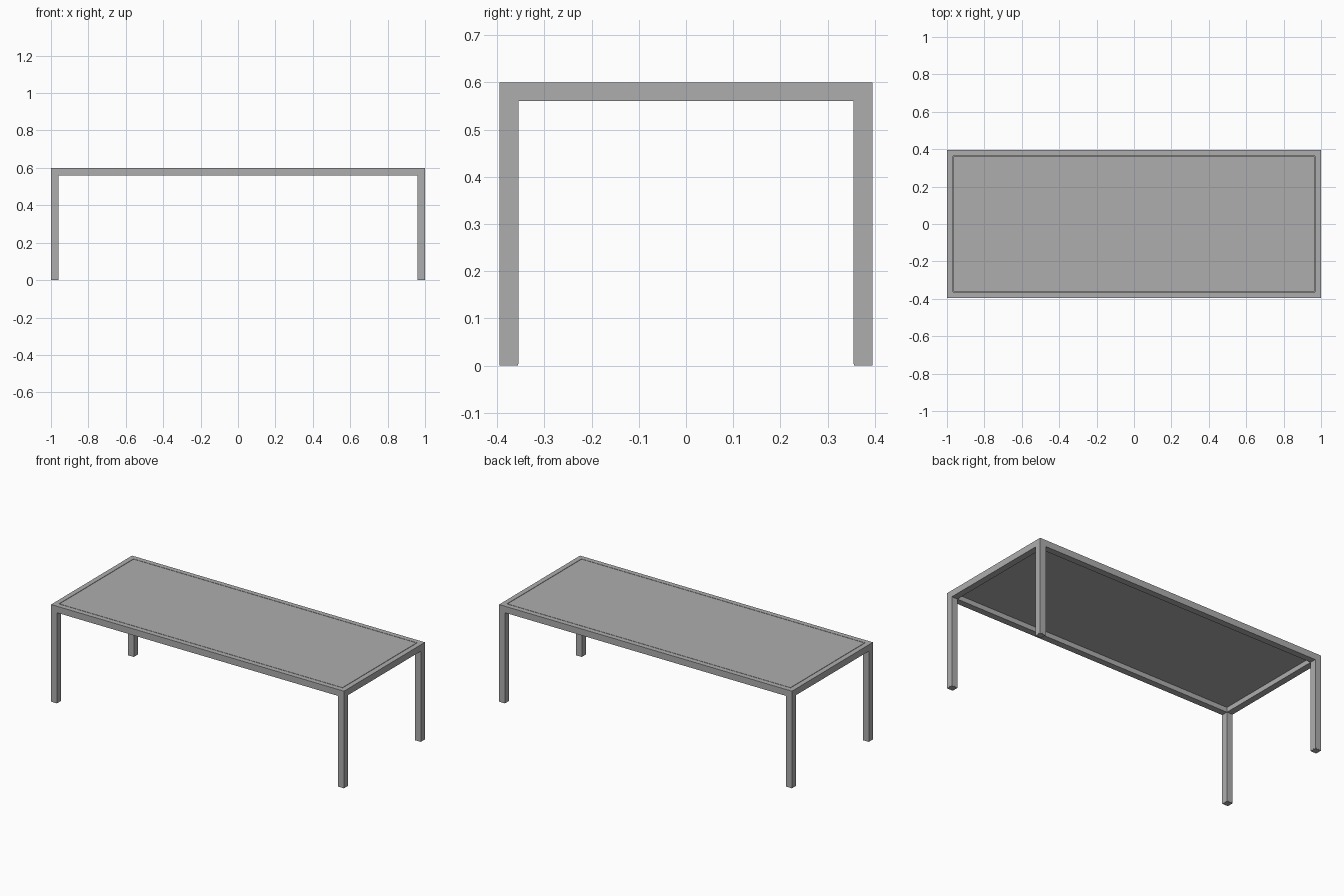
import bpy
import bmesh

cube = bpy.data.objects.get("Cube")
if cube:
    bpy.data.objects.remove(cube, do_unlink=True)

HALF_X, HALF_Y, HEIGHT = 1.0, 0.395, 0.6
BAR = 0.04        # square section of legs and rails
LIP = 0.031       # rail width beside the panel
PANEL = 0.01      # panel thickness
GAP = 0.003       # shadow gap around the panel
FOOT = 0.004      # glide under each leg

grey = bpy.data.materials.new("grey_metal")
grey.use_nodes = True
colour = (0.42, 0.42, 0.42, 1)
grey.diffuse_color = colour
grey.node_tree.nodes["Principled BSDF"].inputs["Base Color"].default_value = colour


def finish(name, bm):
    bmesh.ops.recalc_face_normals(bm, faces=bm.faces)
    mesh = bpy.data.meshes.new(name)
    bm.to_mesh(mesh)
    bm.free()
    mesh.materials.append(grey)
    obj = bpy.data.objects.new(name, mesh)
    bpy.context.collection.objects.link(obj)
    return obj


def box(name, centre, size):
    bm = bmesh.new()
    bmesh.ops.create_cube(bm, size=1)
    bmesh.ops.scale(bm, vec=size, verts=bm.verts)
    bmesh.ops.translate(bm, vec=centre, verts=bm.verts)
    return finish(name, bm)


# Mitred top frame: rebated rail section swept round the four corners
section = [(0, HEIGHT), (LIP, HEIGHT), (LIP, HEIGHT - PANEL),
           (BAR, HEIGHT - PANEL), (BAR, HEIGHT - BAR), (0, HEIGHT - BAR)]
corners = [(-1, -1), (1, -1), (1, 1), (-1, 1)]
bm = bmesh.new()
rings = [[bm.verts.new((sx * (HALF_X - d), sy * (HALF_Y - d), z))
          for d, z in section] for sx, sy in corners]
for i, ring in enumerate(rings):
    after = rings[(i + 1) % len(rings)]
    for j in range(len(section)):
        k = (j + 1) % len(section)
        bm.faces.new((ring[j], after[j], after[k], ring[k]))
finish("top_frame", bm)

# Panel resting in the rebate, flush with the frame
inset = LIP + GAP
box("top_panel", (0, 0, HEIGHT - PANEL / 2),
    (2 * (HALF_X - inset), 2 * (HALF_Y - inset), PANEL))

# Legs and glides at the corners
for sx, sy in corners:
    place = ("front" if sy < 0 else "back") + ("_left" if sx > 0 else "_right")
    x, y = sx * (HALF_X - BAR / 2), sy * (HALF_Y - BAR / 2)
    length = HEIGHT - BAR - FOOT
    box(place + "_leg", (x, y, FOOT + length / 2), (BAR, BAR, length))
    box(place + "_foot", (x, y, FOOT / 2), (BAR - 0.001, BAR - 0.001, FOOT))
